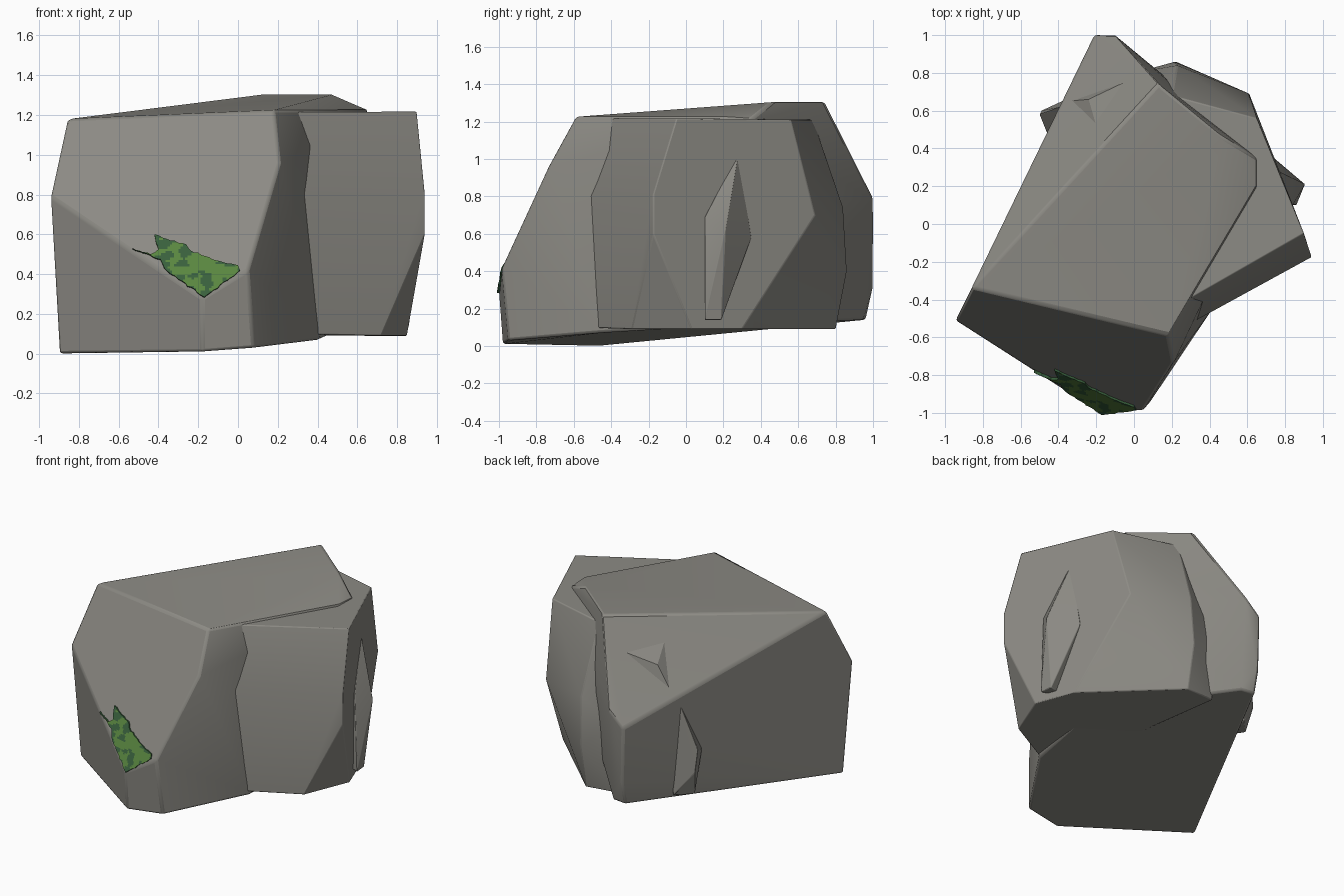
import bpy
import bmesh
import math
import random
from mathutils import Vector, noise

if "Cube" in bpy.data.objects:
    bpy.data.objects.remove(bpy.data.objects["Cube"], do_unlink=True)
random.seed(4)


def material(name, colour):
    m = bpy.data.materials.new(name)
    m.use_nodes = True
    m.diffuse_color = (*colour, 1)
    bsdf = next(n for n in m.node_tree.nodes if n.type == 'BSDF_PRINCIPLED')
    bsdf.inputs["Base Color"].default_value = (*colour, 1)
    bsdf.inputs["Roughness"].default_value = 0.9
    return m


stone = material("stone grey", (0.262, 0.255, 0.23))
moss_light = material("moss light green", (0.10, 0.235, 0.05))
moss_dark = material("moss dark green", (0.04, 0.115, 0.045))


def make_object(name, bm, mats):
    bmesh.ops.recalc_face_normals(bm, faces=bm.faces)
    mesh = bpy.data.meshes.new(name)
    bm.to_mesh(mesh)
    bm.free()
    for m in mats:
        mesh.materials.append(m)
    ob = bpy.data.objects.new(name, mesh)
    bpy.context.collection.objects.link(ob)
    return ob


def boulder(name, points, bevel):
    """Faceted stone: hull around a few corners, with worn edges."""
    bm = bmesh.new()
    for p in points:
        bm.verts.new(p)
    res = bmesh.ops.convex_hull(bm, input=bm.verts)
    spare = {v for v in res["geom_interior"] + res["geom_unused"]
             if isinstance(v, bmesh.types.BMVert)}
    bmesh.ops.delete(bm, geom=list(spare), context='VERTS')
    bmesh.ops.dissolve_limit(bm, angle_limit=math.radians(4),
                             verts=bm.verts, edges=bm.edges)
    ob = make_object(name, bm, [stone])
    bpy.ops.object.select_all(action='DESELECT')
    ob.select_set(True)
    bpy.context.view_layer.objects.active = ob
    bpy.ops.object.shade_smooth_by_angle(angle=math.radians(25))
    if bevel:
        mod = ob.modifiers.new("worn edges", 'BEVEL')
        mod.width = bevel
        mod.segments = 2
        mod.limit_method = 'ANGLE'
        mod.angle_limit = math.radians(25)
    return ob


# Large slanted block
boulder("main_rock", [
    (-0.86, -0.34, 1.18), (0.18, -0.59, 1.225), (0.65, 0.2, 1.225),
    (0.65, 0.35, 1.215), (0.47, 0.46, 1.305), (0.13, 0.74, 1.305),
    (0.21, -0.735, 0.96), (0.05, -0.985, 0.42), (-0.18, -1.0, 0.28),
    (-0.945, -0.51, 0.79), (-0.21, 1.0, 0.69), (-0.1, 1.0, 0.79),
    (-0.9, -0.47, 0.0), (-0.18, -0.98, 0.01), (0.08, -0.95, 0.03),
    (-0.2, 1.0, 0.3), (-0.2, 0.96, 0.14), (-0.1, 0.95, 0.14),
    (0.41, -0.46, 0.07), (0.6, 0.42, 0.8), (0.5, 0.2, 0.11),
], 0.014)

# Second block leaning against the back right of the first
boulder("side_rock", [
    (0.9, -0.05, 1.217), (0.94, -0.175, 0.81), (0.94, -0.175, 0.6),
    (0.85, 0.03, 0.09), (0.72, -0.29, 0.09), (0.2, -0.58, 0.1),
    (0.2, -0.58, 0.8), (0.2, -0.45, 1.215), (0.65, 0.56, 1.21),
    (0.2, 0.68, 1.21), (0.61, 0.69, 0.7), (0.22, 0.86, 0.4),
    (0.23, 0.84, 0.74), (0.22, 0.8, 0.09), (0.75, 0.3, 0.09),
    (0.0, 0.8, 0.6), (0.0, 0.78, 0.1),
], 0.006)

# Chips of stone sticking out of the blocks
boulder("right_chip", [
    (0.76, 0.28, 1.04), (0.84, 0.1, 0.69), (0.86, 0.1, 0.14),
    (0.905, 0.21, 0.62), (0.85, 0.19, 0.14), (0.74, 0.35, 0.58),
    (0.7, 0.15, 0.6), (0.7, 0.15, 0.14),
], 0.004)
boulder("left_chip", [
    (-0.39, 0.62, 0.76), (-0.5, 0.58, 0.46), (-0.49, 0.6, 0.3),
    (-0.46, 0.48, 0.42), (-0.46, 0.56, 0.13), (-0.42, 0.5, 0.13),
    (-0.36, 0.66, 0.13), (-0.32, 0.6, 0.4),
], 0.004)
boulder("top_chip", [
    (-0.35, 0.65, 0.835), (-0.03, 0.76, 1.1), (-0.2, 0.52, 1.13),
    (-0.24, 0.66, 1.02), (-0.16, 0.62, 0.95),
], 0)

# Moss patch: ragged outline laid on the sloping front face
corners = [(-0.53, 0.53), (-0.44, 0.50), (-0.40, 0.525), (-0.42, 0.60),
           (-0.34, 0.57), (-0.26, 0.55), (-0.24, 0.52), (-0.13, 0.475),
           (0.0, 0.445), (0.01, 0.42), (-0.17, 0.285), (-0.3, 0.375),
           (-0.37, 0.43), (-0.39, 0.475), (-0.46, 0.505)]
outline = []
for i, a in enumerate(corners):
    b = Vector(corners[(i + 1) % len(corners)])
    a = Vector(a)
    steps = max(1, round((b - a).length / 0.02))
    for k in range(steps):
        p = a.lerp(b, k / steps)
        if k:
            p += Vector((random.uniform(-1, 1), random.uniform(-1, 1))) * 0.004
        outline.append(p)

bm = bmesh.new()
bm.faces.new([bm.verts.new((p.x, 0, p.y)) for p in outline])
for axis, start, end in ((0, -0.53, 0.01), (2, 0.285, 0.6)):
    normal = Vector((axis == 0, 0, axis == 2))
    for k in range(1, int((end - start) / 0.011)):
        bmesh.ops.bisect_plane(bm, geom=bm.verts[:] + bm.edges[:] + bm.faces[:],
                               plane_co=normal * (start + k * 0.011),
                               plane_no=normal)

# Blotches of the two greens
for f in bm.faces:
    c = f.calc_center_median()
    f.material_index = int(noise.noise((c.x * 17, 3.3, c.z * 26)) < -0.02)

# Lay on the slope and give it a thin rim
for v in bm.verts:
    v.co.y = -1.197 - 0.261 * v.co.x + 0.536 * v.co.z - 0.012
rim = bmesh.ops.extrude_edge_only(bm, edges=[e for e in bm.edges if e.is_boundary])
for v in rim["geom"]:
    if isinstance(v, bmesh.types.BMVert):
        v.co += Vector((0, 0.024, -0.006))
for f in bm.faces:
    if len({round(v.co.y + 0.261 * v.co.x - 0.536 * v.co.z, 3) for v in f.verts}) > 1:
        f.material_index = 1
make_object("moss_patch", bm, [moss_light, moss_dark])
